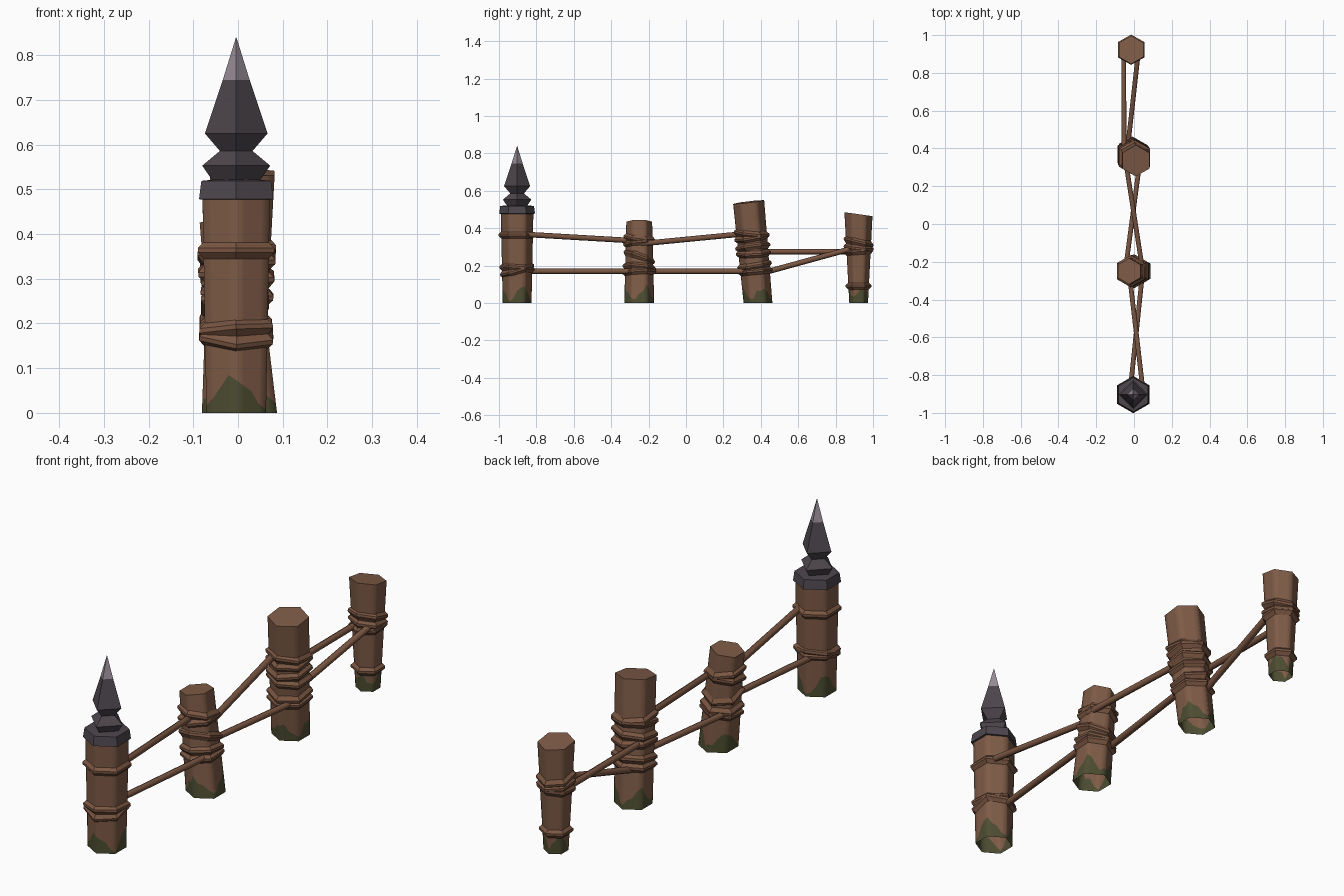
import bpy, bmesh, math, random
from mathutils import Vector, Matrix

if "Cube" in bpy.data.objects:
    bpy.data.objects.remove(bpy.data.objects["Cube"])

random.seed(4)


def material(name, rgb):
    m = bpy.data.materials.new(name)
    m.diffuse_color = (*rgb, 1)
    m.use_nodes = True
    m.node_tree.nodes["Principled BSDF"].inputs["Base Color"].default_value = m.diffuse_color
    return m


WOOD = material("brown wood", (0.21, 0.105, 0.062))
ROPE = material("rope brown", (0.195, 0.093, 0.054))
MOSS = material("moss green", (0.075, 0.075, 0.032))
IRON = material("dark iron", (0.075, 0.062, 0.074))
TIP = material("pale metal tip", (0.31, 0.26, 0.31))


def loft(name, loops, mats, row_mat=None, cap_low=False, cap_top=False, angle=65):
    """Skin a list of point loops; row_mat gives a material index per row."""
    bm = bmesh.new()
    rows = [[bm.verts.new(p) for p in loop] for loop in loops]
    n = len(loops[0])
    for i in range(len(rows) - 1):
        a, b = rows[i], rows[i + 1]
        for k in range(n):
            j = (k + 1) % n
            f = bm.faces.new((a[k], a[j], b[j], b[k]))
            f.material_index = row_mat[i] if row_mat else 0
    if cap_low:
        f = bm.faces.new(rows[0][::-1])
        f.material_index = row_mat[0] if row_mat else 0
    if cap_top:
        f = bm.faces.new(rows[-1])
        f.material_index = row_mat[-1] if row_mat else 0
    me = bpy.data.meshes.new(name)
    bm.to_mesh(me)
    bm.free()
    for m in mats:
        me.materials.append(m)
    ob = bpy.data.objects.new(name, me)
    bpy.context.collection.objects.link(ob)
    bpy.ops.object.select_all(action='DESELECT')
    ob.select_set(True)
    bpy.context.view_layer.objects.active = ob
    bpy.ops.object.shade_smooth_by_angle(angle=math.radians(angle))
    return ob


def polygon(r, sides, per_side=1):
    """Regular polygon with a corner on -y, each side optionally subdivided."""
    c = [Vector((r * math.cos(2 * math.pi * k / sides - math.pi / 2),
                 r * math.sin(2 * math.pi * k / sides - math.pi / 2), 0)) for k in range(sides)]
    return [c[k].lerp(c[(k + 1) % sides], t / per_side)
            for k in range(sides) for t in range(per_side)]


def post(name, base, top, r0, r1, slope, wraps):
    """Leaning hexagonal post with a mossy foot and rope wraps."""
    base, top = Vector(base), Vector(top)
    foot = [p + base for p in polygon(r0, 6, 4)]
    head = []
    for p in polygon(r1, 6, 4):
        head.append(p + top + Vector((0, 0, slope[0] * p.x + slope[1] * p.y)))
    moss = []
    for k in range(24):
        a = 2 * math.pi * k / 24
        h = 0.048 + 0.03 * math.cos(3 * a) + random.uniform(-0.012, 0.02)
        moss.append(foot[k].lerp(head[k], h / top.z))
    loft(name, [foot, moss, head], [WOOD, MOSS], [1, 0], cap_top=True)
    me = bpy.data.objects[name].data
    me.polygons[len(me.polygons) - 1].material_index = 0

    # rope wraps: ridged hexagonal bands, each tilted (degrees about x and y)
    for i, (z, tx, ty) in enumerate(wraps):
        t = z / top.z
        c, r = base.lerp(top, t), r0 + (r1 - r0) * t
        rot = Matrix.Rotation(math.radians(tx), 3, 'X') @ Matrix.Rotation(math.radians(ty), 3, 'Y')
        loops = [[c + rot @ (p + Vector((0, 0, dz))) for p in polygon(r + dr, 6)]
                 for dz, dr in ((-0.02, -0.002), (-0.004, 0.014), (0.006, 0.014), (0.02, -0.002))]
        loft(f"{name}_wrap_{i + 1}", loops, [ROPE], angle=30)


# four posts, front to back
post("spiked_post", (-0.004, -0.903, 0), (-0.004, -0.903, 0.48), 0.077, 0.087, (0, 0),
     [(0.363, 0, 0), (0.175, 17, 3), (0.185, -4, -4)])
post("short_post", (0.018, -0.25, 0), (-0.026, -0.25, 0.435), 0.08, 0.069, (0.15, 0),
     [(0.345, -7, 5), (0.32, 6, -6), (0.245, -20, -5), (0.19, -6, -8), (0.165, 4, -6)])
post("tall_post", (-0.014, 0.385, 0), (0.01, 0.335, 0.54), 0.077, 0.083, (-0.05, 0.12),
     [(0.37, -6, 4), (0.35, 10, 4), (0.30, 8, -3), (0.265, 3, 5), (0.2, 10, 3), (0.17, 5, 0)])
post("end_post", (-0.015, 0.923, 0), (-0.015, 0.922, 0.475), 0.05, 0.075, (0, -0.14),
     [(0.325, -14, 0), (0.295, -6, 4), (0.275, 5, -3), (0.09, 0, 0)])

# iron collar on the front post
CX = Vector((-0.004, -0.903, 0))


def rings(profile, sides):
    return [[p + CX + Vector((0, 0, z)) for p in polygon(r, sides)] for r, z in profile]


loft("iron_collar", rings([(0.08, 0.476), (0.096, 0.478), (0.09, 0.519), (0.055, 0.522)], 6),
     [IRON], cap_low=True, cap_top=True, angle=30)

# four-sided iron knob and spearhead with a pale point
loft("spike_knob", rings([(0.05, 0.515), (0.076, 0.553), (0.034, 0.588)], 4),
     [IRON], cap_low=True, cap_top=True, angle=30)
loft("spearhead", rings([(0.034, 0.583), (0.07, 0.625), (0.03, 0.745), (0.0005, 0.84)], 4),
     [IRON, TIP], [0, 0, 1], cap_low=True, cap_top=True, angle=30)


def rail(name, a, b, r=0.0145):
    """Six-sided pole between two points."""
    a, b = Vector(a), Vector(b)
    q = (b - a).to_track_quat('Z', 'Y')
    loft(name, [[e + q @ p for p in polygon(r, 6)] for e in (a, b)],
         [ROPE], cap_low=True, cap_top=True)


# crossing rails between neighbouring posts
RAILS = [
    ("front_upper_rail", (0.045, -0.86, 0.367), (-0.025, -0.26, 0.332)),
    ("front_lower_rail", (-0.018, -0.86, 0.17), (0.045, -0.26, 0.17)),
    ("middle_upper_rail", (0.045, -0.24, 0.317), (-0.045, 0.34, 0.373)),
    ("middle_lower_rail", (-0.045, -0.24, 0.17), (0.035, 0.36, 0.17)),
    ("back_upper_rail", (-0.052, 0.36, 0.275), (-0.055, 0.91, 0.275)),
    ("back_lower_rail", (-0.035, 0.39, 0.155), (0.022, 0.9, 0.295)),
]
for r in RAILS:
    rail(*r)
